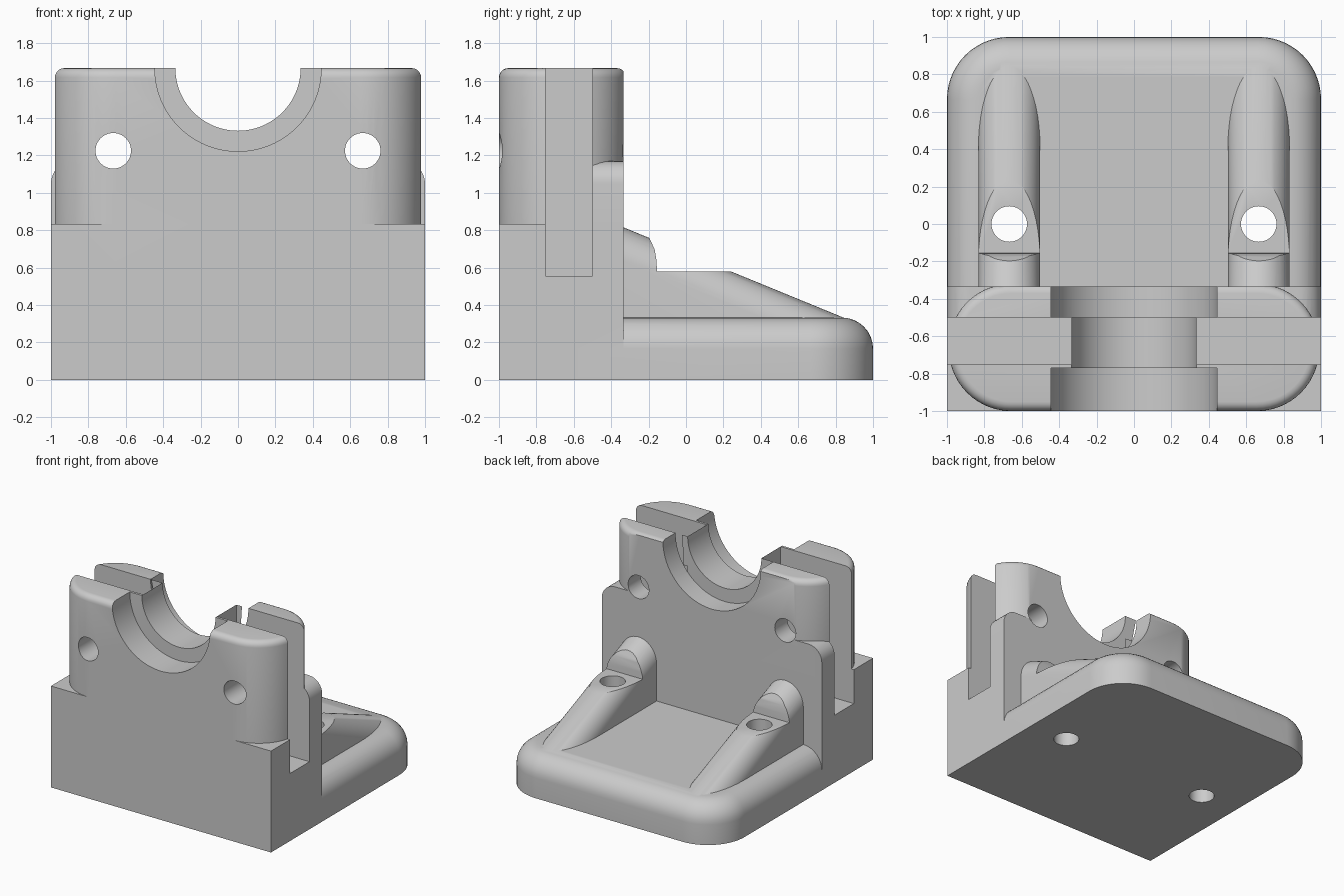
import bpy, bmesh, math
from mathutils import Matrix, Vector

cube = bpy.data.objects.get("Cube")
if cube:
    bpy.data.objects.remove(cube, do_unlink=True)

TOP = 1.667       # top of the saddle
BACK = -0.335     # rear face of the upright block
RIB_X = 0.667     # centre line of ribs and screw holes
RIB_R = 0.165

grey = bpy.data.materials.new("plain_grey")
grey.use_nodes = True
grey.diffuse_color = (0.6, 0.6, 0.6, 1)
grey.node_tree.nodes["Principled BSDF"].inputs["Base Color"].default_value = (0.6, 0.6, 0.6, 1)


def finish(bm, name):
    bmesh.ops.recalc_face_normals(bm, faces=bm.faces[:])
    mesh = bpy.data.meshes.new(name)
    bm.to_mesh(mesh)
    bm.free()
    mesh.materials.append(grey)
    obj = bpy.data.objects.new(name, mesh)
    bpy.context.collection.objects.link(obj)
    return obj


def box(name, lo, hi, *bevels):
    """Box between two corners; each bevel is (edge rule, radius, segments)."""
    bm = bmesh.new()
    bmesh.ops.create_cube(bm, size=1)
    lo, hi = Vector(lo), Vector(hi)
    for v in bm.verts:
        v.co = Vector([(lo[i] + hi[i]) / 2 + v.co[i] * (hi[i] - lo[i]) for i in range(3)])
    for rule, radius, segments in bevels:
        edges = [e for e in bm.edges if rule(e.verts[0].co, e.verts[1].co)]
        bmesh.ops.bevel(bm, geom=edges, offset=radius, segments=segments,
                        profile=0.5, affect='EDGES', clamp_overlap=True)
    return finish(bm, name)


def cylinder(name, radius, start, end, segments=48):
    bm = bmesh.new()
    start, end = Vector(start), Vector(end)
    axis = end - start
    turn = axis.to_track_quat('Z', 'Y').to_matrix().to_4x4()
    bmesh.ops.create_cone(bm, cap_ends=True, segments=segments, radius1=radius,
                          radius2=radius, depth=axis.length,
                          matrix=Matrix.Translation((start + end) / 2) @ turn)
    return finish(bm, name)


def loft(name, first, second):
    """Solid between two matching outlines."""
    bm = bmesh.new()
    a = [bm.verts.new(p) for p in first]
    b = [bm.verts.new(p) for p in second]
    bm.faces.new(a)
    bm.faces.new(b[::-1])
    for i in range(len(a)):
        j = (i + 1) % len(a)
        bm.faces.new((a[i], b[i], b[j], a[j]))
    return finish(bm, name)


def combine(target, tool, operation):
    mod = target.modifiers.new("combine", 'BOOLEAN')
    mod.operation, mod.object, mod.solver = operation, tool, 'EXACT'
    bpy.context.view_layer.objects.active = target
    bpy.ops.object.modifier_apply(modifier=mod.name)
    bpy.data.objects.remove(tool, do_unlink=True)


def upright(p, q):
    return abs(p.z - q.z) > 0.1


# Upright block: square foot, rounded clamp body and rear shoulder
block = box("bearing_bracket", (-1, -1, 0), (1, BACK, 0.833))
body = box("clamp_body", (-0.99, -1, 0.5), (0.99, -0.32, TOP),
           (upright, 0.333, 14),
           (lambda p, q: min(p.z, q.z) > TOP - 0.01, 0.05, 5))
combine(body, box("rear_trim", (-2, BACK, -1), (2, 1, 3)), 'DIFFERENCE')
combine(block, body, 'UNION')
combine(block, box("rear_shoulder", (-1, -0.6, 0.3), (1, BACK, 1.17),
                   (lambda p, q: min(p.z, q.z) > 1.1 and abs(p.y - q.y) > 0.1, 0.12, 8)),
        'UNION')

# Base plate with rounded rear corners and a rolled upper rim
base = box("base_plate", (-1, -0.6, 0), (1, 1, 0.333),
           (lambda p, q: upright(p, q) and p.y > 0, 0.333, 14),
           (lambda p, q: min(p.z, q.z) > 0.33 and max(p.y, q.y) > -0.5, 0.166, 8))
combine(block, base, 'UNION')


# Sloping ribs with round backs and a screw seat
def rib_outline(x, y):
    crown = 0.58 - 0.41 * (y - 0.24)
    rise = RIB_R * 1.08
    arc = [math.pi * i / 24 for i in range(25)]
    points = [(x + RIB_R * math.cos(t), y, crown - rise + rise * math.sin(t)) for t in arc]
    return [(x + RIB_R, y, 0.05)] + points + [(x - RIB_R, y, 0.05)]


seat = [(-0.155, 0.58), (-0.158, 0.64), (-0.168, 0.7), (-0.2, 0.765),
        (-0.27, 0.9), (0.6, 0.9), (0.6, 0.58)]
for side in (-1, 1):
    x = side * RIB_X
    rib = loft("rib", rib_outline(x, -0.4), rib_outline(x, 0.9))
    combine(rib, loft("screw_seat", [(x - 0.3, y, z) for y, z in seat],
                      [(x + 0.3, y, z) for y, z in seat]), 'DIFFERENCE')
    combine(block, rib, 'UNION')

# Slots, screw holes and cross holes on both sides
for side in (-1, 1):
    x = side * RIB_X
    inner, outer = sorted((side * 0.335, side * 1.2))
    combine(block, box("side_slot", (inner, -0.75, 0.555), (outer, -0.5, 2)), 'DIFFERENCE')
    combine(block, cylinder("screw_hole", 0.095, (x, 0, -0.2), (x, 0, 0.7)), 'DIFFERENCE')
    combine(block, cylinder("cross_hole", 0.095, (x, -1.2, 1.225), (x, -0.1, 1.225)), 'DIFFERENCE')

# Saddle bore with a wider recess at each end
for radius, y0, y1 in ((0.335, -1.2, 0), (0.445, -1.2, -0.77), (0.445, -0.5, 0)):
    combine(block, cylinder("bore", radius, (0, y0, TOP), (0, y1, TOP), 96), 'DIFFERENCE')

bpy.ops.object.select_all(action='DESELECT')
block.select_set(True)
bpy.context.view_layer.objects.active = block
bpy.ops.object.shade_smooth_by_angle(angle=math.radians(30))
